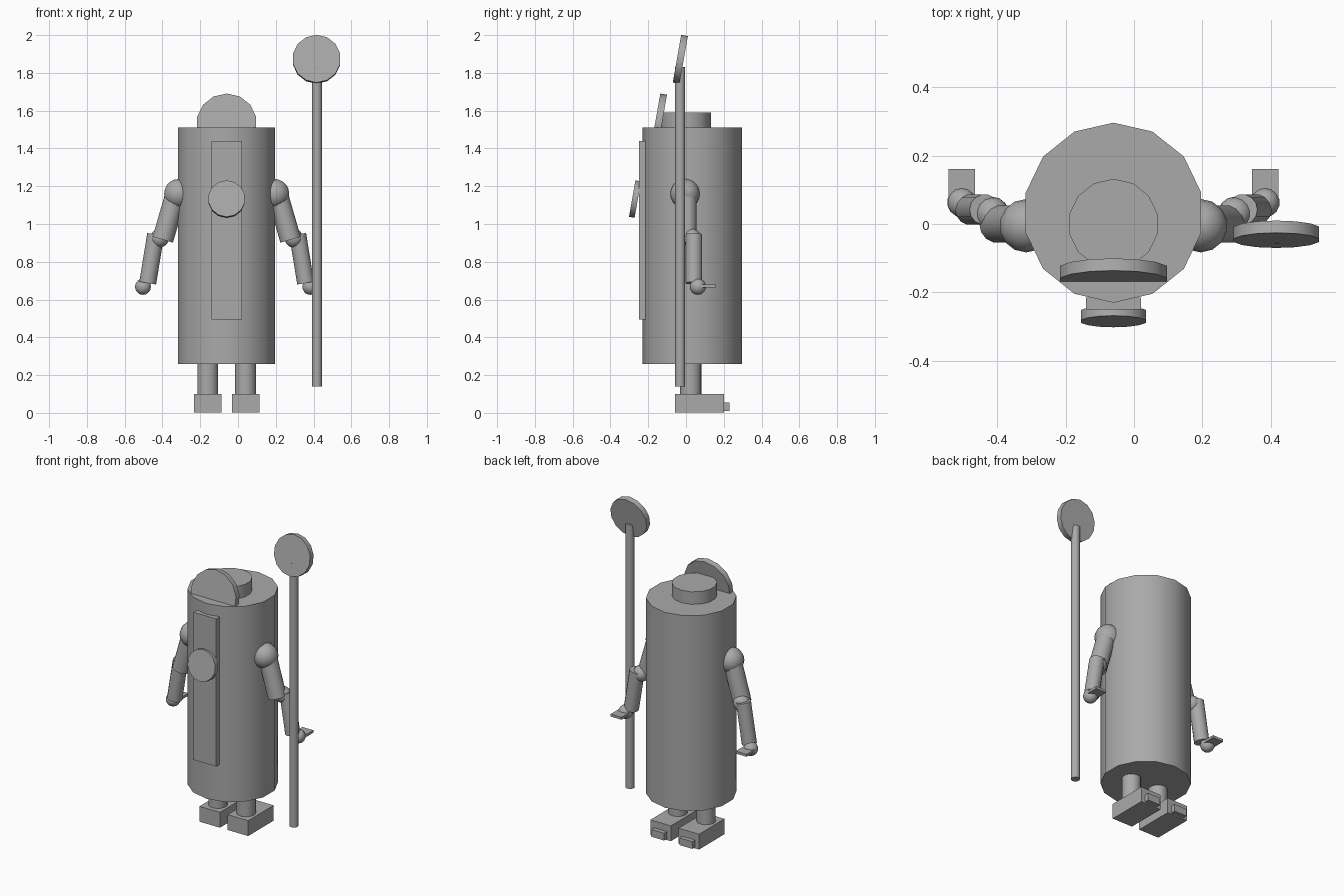
import bpy
from math import radians
from mathutils import Vector

if "Cube" in bpy.data.objects:
    bpy.data.objects.remove(bpy.data.objects["Cube"])

SIDES = 14
MID = -0.06  # centre line of the figure

grey = bpy.data.materials.new("plain grey")
grey.use_nodes = True
colour = (0.4, 0.4, 0.4, 1)
grey.diffuse_color = colour
grey.node_tree.nodes["Principled BSDF"].inputs["Base Color"].default_value = colour


def finish(name, smooth=True):
    ob = bpy.context.object
    ob.name = name
    ob.data.materials.append(grey)
    if smooth:
        bpy.ops.object.shade_smooth_by_angle(angle=radians(30))
    return ob


def cylinder(name, centre, radius, depth, rotation=(0, 0, 0)):
    bpy.ops.mesh.primitive_cylinder_add(vertices=SIDES, radius=radius, depth=depth,
                                        location=centre, rotation=rotation)
    return finish(name)


def rod(name, start, end, radius):
    a, b = Vector(start), Vector(end)
    turn = (b - a).to_track_quat('Z', 'Y').to_euler()
    return cylinder(name, (a + b) / 2, radius, (b - a).length, turn)


def disc(name, centre, radius, depth):
    # upright plate leaning back
    return cylinder(name, centre, radius, depth, (radians(80), 0, 0))


def ball(name, centre, radius):
    bpy.ops.mesh.primitive_uv_sphere_add(segments=SIDES, ring_count=10,
                                         radius=radius, location=centre)
    ob = finish(name, False)
    bpy.ops.object.shade_smooth()
    return ob


def box(name, centre, size):
    bpy.ops.mesh.primitive_cube_add(size=1, location=centre)
    bpy.context.object.scale = size
    bpy.ops.object.transform_apply(location=False, rotation=False, scale=True)
    return finish(name, False)


# Body and head
rod("body", (MID, 0.033, 0.26), (MID, 0.033, 1.51), 0.263)
rod("neck", (MID, 0, 1.48), (MID, 0, 1.59), 0.132)
disc("face_plate", (MID, -0.146, 1.53), 0.16, 0.036)
box("chest_panel", (MID, -0.232, 0.968), (0.16, 0.035, 0.945))
disc("chest_medallion", (MID, -0.27, 1.132), 0.098, 0.03)

# Staff
rod("staff_pole", (0.418, -0.031, 0.14), (0.418, -0.031, 1.83), 0.0265)
disc("staff_disc", (0.416, -0.03, 1.872), 0.128, 0.036)

# Limbs, one set per side
for side, s in (("left", 1), ("right", -1)):
    def at(x, y, z):
        return (MID + s * x, y, z)

    ball(side + "_shoulder", at(0.255, -0.005, 1.16), 0.078)
    rod(side + "_upper_arm", at(0.262, 0, 1.18), at(0.338, 0, 0.917), 0.056)
    ball(side + "_elbow", at(0.355, 0.03, 0.925), 0.05)
    rod(side + "_forearm", at(0.376, 0.042, 0.945), at(0.418, 0.042, 0.687), 0.045)
    ball(side + "_wrist", at(0.443, 0.063, 0.668), 0.043)
    box(side + "_hand", at(0.443, 0.11, 0.671), (0.077, 0.1, 0.016))
    rod(side + "_leg", at(0.1, 0.025, 0.09), at(0.1, 0.025, 0.28), 0.056)
    box(side + "_foot", at(0.1, 0.071, 0.051), (0.145, 0.258, 0.098))
    box(side + "_toe", at(0.1, 0.212, 0.033), (0.09, 0.034, 0.046))
